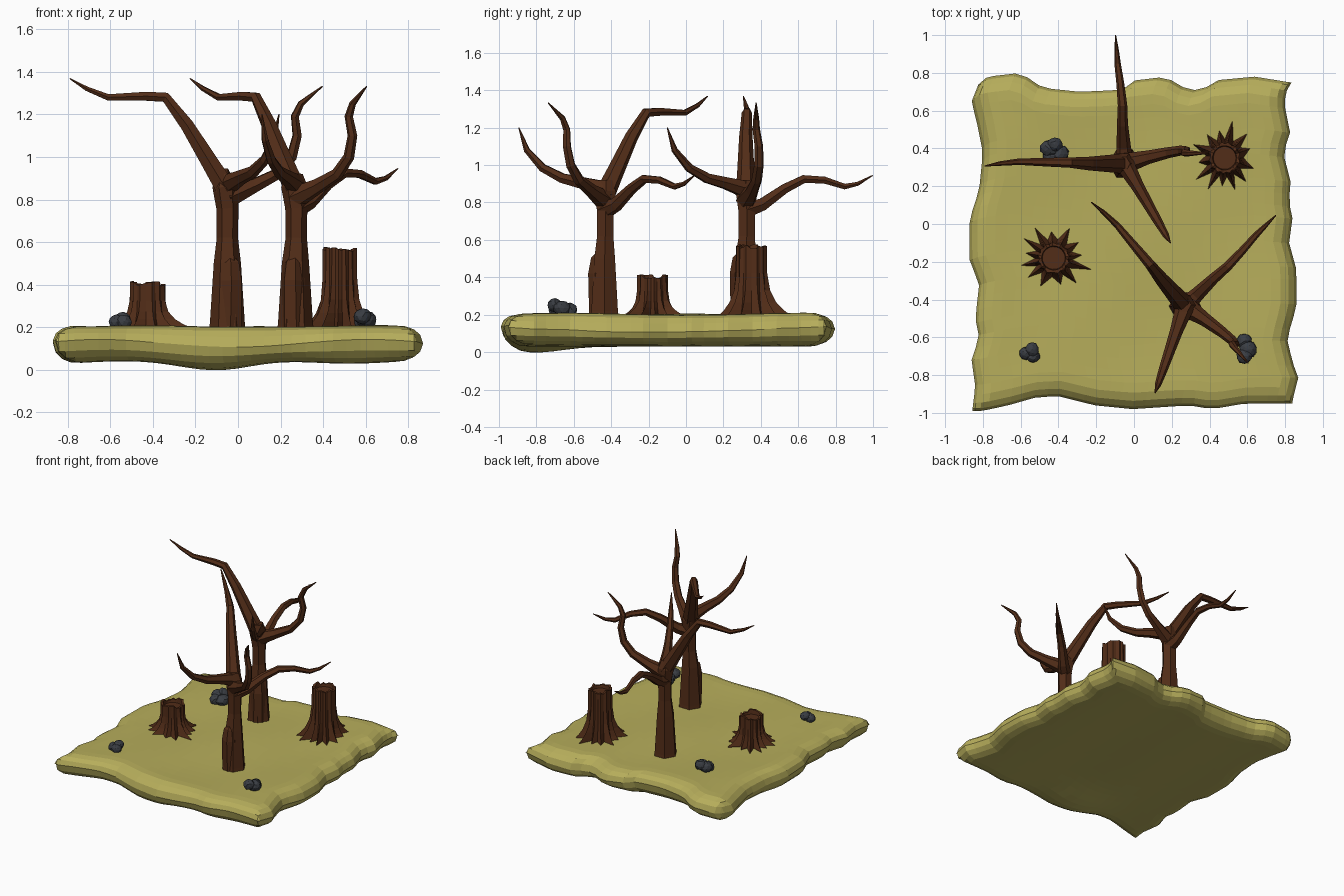
import bpy, bmesh, math, random
from mathutils import Vector, Matrix

if "Cube" in bpy.data.objects:
    bpy.data.objects.remove(bpy.data.objects["Cube"])

random.seed(4)


def material(name, rgb):
    m = bpy.data.materials.new(name)
    m.diffuse_color = (*rgb, 1)
    m.use_nodes = True
    m.node_tree.nodes["Principled BSDF"].inputs["Base Color"].default_value = m.diffuse_color
    return m


GRASS = material("dry_grass", (0.47, 0.42, 0.105))
BARK = material("bark", (0.085, 0.026, 0.009))
STONE = material("stone", (0.042, 0.047, 0.056))


def finish(bm, name, mat):
    bmesh.ops.remove_doubles(bm, verts=bm.verts, dist=0.0001)
    bmesh.ops.recalc_face_normals(bm, faces=bm.faces)
    me = bpy.data.meshes.new(name)
    bm.to_mesh(me)
    bm.free()
    me.materials.append(mat)
    ob = bpy.data.objects.new(name, me)
    bpy.context.collection.objects.link(ob)
    return ob


def interp(pts, t):
    for (a, p), (b, q) in zip(pts, pts[1:]):
        if t <= b:
            return p + (q - p) * max(0, t - a) / (b - a)
    return pts[-1][1]


# Ground slab: wavy outline, rounded rim, gently uneven top and bottom
BACK = [(-.86, .73), (-.8, .78), (-.62, .8), (-.5, .72), (-.3, .7), (-.07, .71), (0, .76),
        (.17, .78), (.24, .73), (.36, .7), (.43, .76), (.65, .78), (.84, .75)]
FRONT = [(-.86, -.99), (-.8, -.99), (-.66, -.96), (-.52, -.92), (-.4, -.91), (-.2, -.96), (0, -.98),
         (.3, -.96), (.42, -.98), (.6, -.95), (.84, -.95)]
RIGHT = [(-.95, .84), (-.83, .87), (-.75, .84), (-.62, .81), (-.45, .86), (-.25, .86), (-.1, .82),
         (.02, .84), (.12, .82), (.22, .83), (.38, .79), (.5, .83), (.6, .8), (.7, .8), (.77, .84)]
LEFT = [(-1, -.86), (-.84, -.84), (-.7, -.86), (-.58, -.82), (-.48, -.84), (-.3, -.82), (-.17, -.87),
        (.05, -.87), (.2, -.82), (.4, -.8), (.55, -.83), (.67, -.86), (.77, -.82)]


def slab_point(u, v, side):
    x0, y0 = -.85 + 1.7 * u, -.97 + 1.73 * v
    left, right = interp(LEFT, y0), interp(RIGHT, y0)
    front, back = interp(FRONT, x0), interp(BACK, x0)
    x, y = left + (right - left) * u, front + (back - front) * v
    d = min(1, min(u, 1 - u, v, 1 - v) / 0.07)
    round_ = math.sqrt(max(0, 1 - (1 - d) ** 2))
    rim = 0.125 + 0.018 * math.sin(5 * x + 2.6 * y + 1)
    edge = max(abs(x0) / .85, abs(y0 + .1) / .87) ** 4
    top = 0.198 + 0.012 * edge + 0.007 * math.sin(6 * x + 1) * math.cos(5 * y)
    low = (0.035 + 0.006 * math.sin(9 * x)
           - 0.033 * math.exp(-((x + .08) / .22) ** 2 - ((y + .8) / .2) ** 2))
    return (x, y, rim + ((top if side else low) - rim) * round_)


bm = bmesh.new()
steps = [0, .008, .025, .05] + [.08 + .84 * i / 22 for i in range(23)] + [.95, .975, .992, 1]
for side in (0, 1):
    g = [[bm.verts.new(slab_point(u, v, side)) for u in steps] for v in steps]
    for r0, r1 in zip(g, g[1:]):
        for i in range(len(steps) - 1):
            bm.faces.new((r0[i], r0[i + 1], r1[i + 1], r1[i]))
finish(bm, "ground", GRASS)


# Dead trees: trunk, knob and four tapering branches as (bearing, distance, height, radius)
TRUNK = [(0, 0, .17, .088), (0, 0, .22, .082), (0, 0, .5, .064), (90, .005, .62, .05),
         (90, .005, .76, .052), (180, .008, .86, .062), (180, .01, .92, .04)]
KNOB = [(-59, .025, .2, .06), (-59, .032, .3, .056), (-59, .035, .42, .056),
        (-59, .03, .5, .045), (-59, .02, .535, .02)]
BRANCHES = [
    [(180, 0, .84, .055), (180, .08, .97, .046), (180, .19, 1.15, .036), (179, .29, 1.28, .027),
     (179, .38, 1.285, .024), (179, .56, 1.28, .017), (180, .66, 1.32, .012), (181, .74, 1.368, .003)],
    [(93, 0, .76, .05), (93, .09, .79, .038), (93, .21, .875, .029), (92, .31, .925, .025),
     (93, .42, .92, .021), (94, .53, .885, .017), (94, .6, .9, .012), (94, .68, .945, .003)],
    [(15, 0, .81, .055), (15, .13, .865, .036), (14, .24, .92, .029), (13, .31, 1.0, .026),
     (12, .335, 1.1, .023), (10, .322, 1.19, .02), (9, .35, 1.25, .016), (7, .45, 1.332, .003)],
    [(-60, 0, .87, .05), (-60, .13, .905, .035), (-60, .24, .93, .029), (-60, .35, .985, .024),
     (-60, .44, 1.08, .017), (-60, .485, 1.2, .003)]]


def dead_tree(name, x, y, turn):
    cu = bpy.data.curves.new(name, 'CURVE')
    cu.dimensions = '3D'
    cu.bevel_depth = 1
    cu.bevel_resolution = 1
    cu.use_fill_caps = True
    for path in [TRUNK, KNOB] + BRANCHES:
        s = cu.splines.new('POLY')
        s.use_smooth = False
        s.points.add(len(path) - 1)
        for p, (ang, d, z, r) in zip(s.points, path):
            a = math.radians(ang + turn)
            p.co = (x + d * math.cos(a), y + d * math.sin(a), z, 1)
            p.radius = r
    cu.materials.append(BARK)
    ob = bpy.data.objects.new(name, cu)
    bpy.context.collection.objects.link(ob)
    bpy.ops.object.select_all(action='DESELECT')
    bpy.context.view_layer.objects.active = ob
    ob.select_set(True)
    bpy.ops.object.convert(target='MESH')


dead_tree("back_tree", -.05, .32, 0)
dead_tree("front_tree", .27, -.435, -49)

# Stumps: star-shaped rings flaring into roots, jagged rim and sunken top
ROOTS = [(-17, .21), (6, .15), (32, .155), (62, .18), (95, .14), (122, .19), (147, .19),
         (170, .15), (193, .18), (217, .17), (245, .165), (285, .145), (312, .18)]


def stump(name, x, y, height, turn):
    bm = bmesh.new()
    star = []
    for i, (a, r) in enumerate(ROOTS):
        b = ROOTS[(i + 1) % len(ROOTS)][0] + (360 if i == len(ROOTS) - 1 else 0)
        star += [(a, r, .084), (a * .5 + b * .5, .1, .076)]
    jag = [random.uniform(-.018, .008) for _ in star]
    rings = []
    for t in (1.08, 1, .93, .82, .65, .4, .15, 0):
        rings.append([(a, r0 + (r - r0) * min(1, t) ** 4.5,
                       .2 + height * (1 - t) + (j if t == 0 else 0))
                      for (a, r, r0), j in zip(star, jag)])
    rings.append([(a, .064, .2 + height + j) for (a, _, _), j in zip(star, jag)])
    rings.append([(a, .06, .17 + height) for a, _, _ in star])
    vr = []
    for ring in rings:
        vr.append([bm.verts.new((x + r * math.cos(math.radians(a + turn)),
                                 y + r * math.sin(math.radians(a + turn)), z)) for a, r, z in ring])
    n = len(star)
    for r0, r1 in zip(vr, vr[1:]):
        for i in range(n):
            bm.faces.new((r0[i], r0[(i + 1) % n], r1[(i + 1) % n], r1[i]))
    bm.faces.new(vr[-1])
    bm.faces.new(vr[0][::-1])
    finish(bm, name, BARK)


stump("short_stump", -.425, -.18, .21, 0)
stump("tall_stump", .48, .35, .37, 95)


# Rock clusters: overlapping squashed lumps (x, y, z, radius)
def rocks(name, lumps):
    bm = bmesh.new()
    for x, y, z, r in lumps:
        scale = Matrix.Diagonal((r, r * random.uniform(.9, 1.1), r * .9, 1))
        res = bmesh.ops.create_icosphere(bm, subdivisions=2, radius=1,
                                         matrix=Matrix.Translation((x, y, z)) @ scale)
        for v in res["verts"]:
            v.co += (v.co - Vector((x, y, z))) * random.uniform(-.07, .07)
    finish(bm, name, STONE)


rocks("back_rocks", [(-.45, .4, .235, .046), (-.42, .42, .25, .042), (-.39, .37, .225, .045), (-.44, .36, .22, .045)])
rocks("left_rocks", [(-.54, -.665, .24, .036), (-.57, -.685, .225, .037), (-.535, -.7, .225, .037)])
rocks("right_rocks", [(.585, -.62, .225, .042), (.605, -.665, .235, .046), (.585, -.7, .25, .042)])
